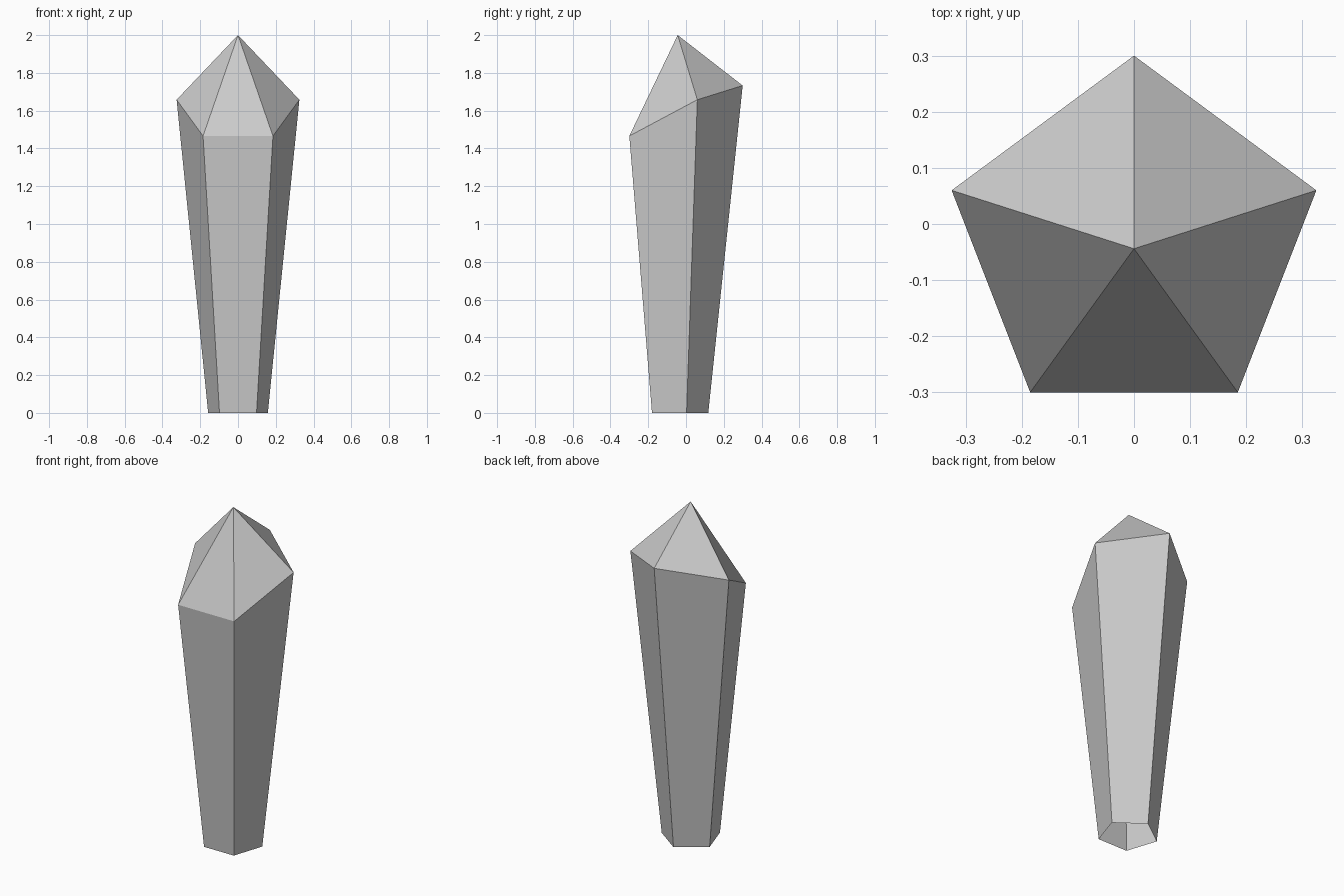
import bpy
import bmesh

if "Cube" in bpy.data.objects:
    bpy.data.objects.remove(bpy.data.objects["Cube"])


def ring(bm, half):
    """Mirror a half outline (back point, side, front) into a closed five-point loop."""
    pts = half + [(-x, y, z) for x, y, z in reversed(half) if x > 0]
    return [bm.verts.new(p) for p in pts]


bm = bmesh.new()

# Narrow open foot and slanted wide shoulder
foot = ring(bm, [(0, 0.118, 0), (0.158, 0.003, 0), (0.098, -0.18, 0)])
shoulder = ring(bm, [(0, 0.3, 1.733), (0.325, 0.06, 1.658), (0.185, -0.3, 1.466)])
tip = bm.verts.new((0, -0.044, 2))

# Tapered walls and pointed cap
for i in range(5):
    j = (i + 1) % 5
    bm.faces.new((foot[j], foot[i], shoulder[i], shoulder[j]))
    bm.faces.new((shoulder[j], shoulder[i], tip))

# Outward normals for the open shell
bm.normal_update()
if sum(f.normal.dot(f.calc_center_median().xy.to_3d()) for f in bm.faces) < 0:
    bmesh.ops.reverse_faces(bm, faces=bm.faces[:])

mesh = bpy.data.meshes.new("crystal")
bm.to_mesh(mesh)
bm.free()
crystal = bpy.data.objects.new("crystal", mesh)
bpy.context.collection.objects.link(crystal)
